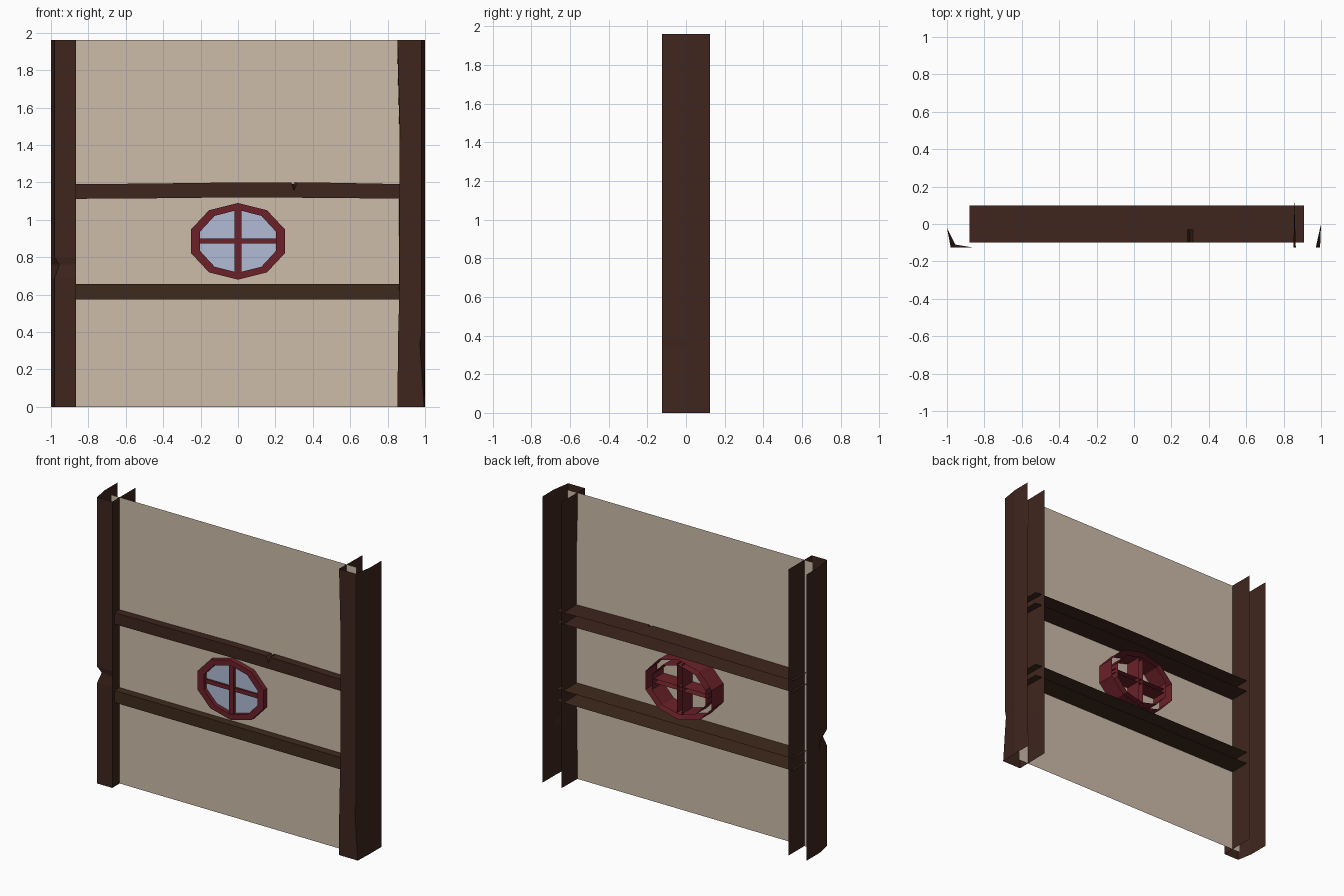
import bpy, math

if "Cube" in bpy.data.objects:
    bpy.data.objects.remove(bpy.data.objects["Cube"])


def material(name, hexcode):
    rgb = [(int(hexcode[i:i + 2], 16) / 255) ** 2.2 for i in (0, 2, 4)]
    m = bpy.data.materials.new(name)
    m.diffuse_color = (*rgb, 1)
    m.use_nodes = True
    m.node_tree.nodes["Principled BSDF"].inputs["Base Color"].default_value = m.diffuse_color
    return m


def mesh(name, verts, faces, mat):
    me = bpy.data.meshes.new(name)
    me.from_pydata(verts, [], faces)
    me.materials.append(mat)
    ob = bpy.data.objects.new(name, me)
    bpy.context.collection.objects.link(ob)
    return ob


def loft(name, rows, mat, closed=False):
    """Skin successive rows of points with quads, leaving the ends open."""
    n = len(rows[0])
    verts = [p for row in rows for p in row]
    faces = []
    for i in range(len(rows) - 1):
        for j in range(n if closed else n - 1):
            k = (j + 1) % n
            faces.append((i * n + j, i * n + k, (i + 1) * n + k, (i + 1) * n + j))
    return mesh(name, verts, faces, mat)


def ring(rx, rz, y, cz=0.885, n=10):
    angles = [math.pi / 2 + 2 * math.pi * i / n for i in range(n)]
    return [(rx * math.cos(a), y, cz + rz * math.sin(a)) for a in angles]


wood = material("dark_wood", "412A23")
lower_wood = material("brown_wood", "412E22")
red = material("red_wood", "6A262D")
plaster = material("plaster", "CBBBA8")
blue = material("pane_blue", "AFBAD4")

D = 0.125  # half depth of the posts

# Plaster panel, a single sheet slightly in front of centre
mesh("wall_panel", [(-0.93, -0.045, 0), (0.93, -0.045, 0),
                    (0.93, -0.045, 1.96), (-0.93, -0.045, 1.96)], [(0, 1, 2, 3)], plaster)

# Left post: open channel with a chipped outer corner (z, corner x, corner y, side y)
left = [(0, -0.98, -D, -0.02), (0.69, -0.98, -D, -0.02), (0.76, -0.955, -0.11, -0.02),
        (0.80, -0.98, -D, -0.02), (1.96, -0.98, -D, -0.02)]
loft("left_post", [[(-1, D, z), (-1, sy, z), (cx, cy, z), (-0.865, -D, z), (-0.865, D, z)]
                   for z, cx, cy, sy in left], wood)

# Right post: wavy inner edge and a long gouge low on the outer corner (z, inner x, corner x)
right = [(0, 0.853, 0.995), (0.34, 0.855, 0.972), (0.38, 0.856, 0.98),
         (0.58, 0.862, 0.98), (1.5, 0.865, 0.98), (1.96, 0.853, 0.98)]
loft("right_post", [[(0.857, D, z), (ix, -D, z), (cx, -D, z), (1, 0, z), (1, D, z)]
                    for z, ix, cx in right], wood)

# Upper beam: slightly bowed, with a notch (x, bottom z, top z, notched front z)
upper = [(-0.88, 1.112, 1.19, 1.19), (-0.45, 1.115, 1.194, 1.194), (0, 1.12, 1.2, 1.2),
         (0.285, 1.118, 1.2, 1.2), (0.30, 1.118, 1.2, 1.155), (0.315, 1.118, 1.2, 1.2),
         (0.5, 1.117, 1.198, 1.198), (0.91, 1.112, 1.19, 1.19)]
loft("upper_beam", [[(x, 0.1, t), (x, -0.03, t), (x, -0.1, f), (x, -0.1, b), (x, 0.1, b)]
                    for x, b, t, f in upper], wood)

# Lower beam: straight open channel
loft("lower_beam", [[(x, 0.1, 0.657), (x, -0.1, 0.657), (x, -0.1, 0.575), (x, 0.1, 0.575)]
                    for x in (-0.88, 0.91)], lower_wood)

# Ten-sided window frame, open at the back
loft("window_frame", [ring(0.264, 0.205, 0.08), ring(0.264, 0.205, -0.08),
                      ring(0.213, 0.168, -0.08), ring(0.213, 0.168, 0.08)], red, True)

# Pane just in front of the wall
mesh("window_pane", ring(0.23, 0.18, -0.052), [tuple(range(10))], blue)

# Crossing glazing bars, open at the back
loft("vertical_bar", [[(-0.018, 0.07, z), (-0.018, -0.072, z), (0.018, -0.072, z), (0.018, 0.07, z)]
                      for z in (0.71, 1.06)], red)
loft("horizontal_bar", [[(x, 0.06, 0.9), (x, -0.064, 0.9), (x, -0.064, 0.872), (x, 0.06, 0.872)]
                        for x in (-0.21, 0.21)], red)
